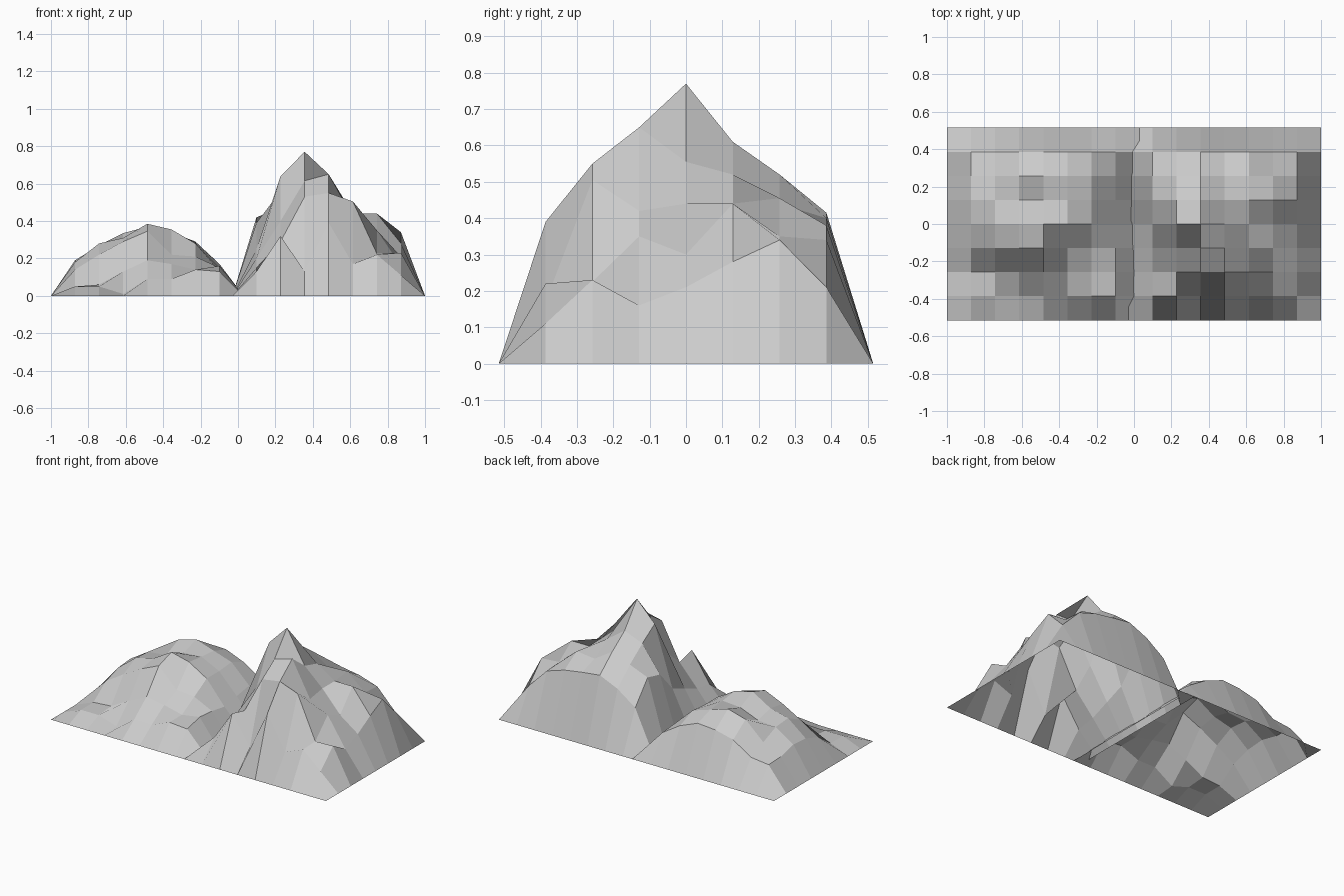
import bpy

if "Cube" in bpy.data.objects:
    bpy.data.objects.remove(bpy.data.objects["Cube"])

CELL = 1.03 / 8  # each hill is an 8 x 8 grid of square cells

rock = bpy.data.materials.new("grey rock")
rock.diffuse_color = (0.6, 0.6, 0.6, 1)
rock.use_nodes = True
rock.node_tree.nodes["Principled BSDF"].inputs["Base Color"].default_value = rock.diffuse_color


def hill(name, x0, rows):
    """Open height-field sheet; the rim lies on the ground, rows run front to back (cm)."""
    grid = [[0] * 9] + [[0] + r + [0] for r in rows] + [[0] * 9]
    verts = [(x0 + i * CELL, -0.515 + j * CELL, h / 100)
             for j, row in enumerate(grid) for i, h in enumerate(row)]
    faces = [(k, k + 1, k + 10, k + 9)
             for k in (j * 9 + i for j in range(8) for i in range(8))]
    mesh = bpy.data.meshes.new(name)
    mesh.from_pydata(verts, [], faces)
    mesh.materials.append(rock)
    obj = bpy.data.objects.new(name, mesh)
    bpy.context.collection.objects.link(obj)


# low rounded hill on the left
hill("low_hill", -1.0, [
    [5, 5, 1, 9, 9, 14, 13],
    [5, 6, 13, 19, 17, 14, 16],
    [14, 22, 29, 34.5, 22, 21, 15],
    [18, 28, 31, 38.5, 35.5, 28, 13],
    [19, 27, 28, 33, 34, 28, 15],
    [16, 22, 33.5, 37, 33, 29, 17],
    [15.5, 17, 25, 28, 29, 24, 16],
])

# tall pointed peak on the right
hill("tall_peak", -0.03, [
    [13, 32, 13, 39, 17, 22, 11],
    [15, 29, 53, 55, 50.5, 22.5, 23],
    [20, 40, 61.5, 65, 42, 35, 16],
    [25, 64, 77, 55.5, 44, 30, 21],
    [39, 56, 61, 52, 44, 44, 28],
    [42, 47, 52, 44, 45.5, 35, 34],
    [27, 36, 41.5, 40, 38, 34, 21],
])
